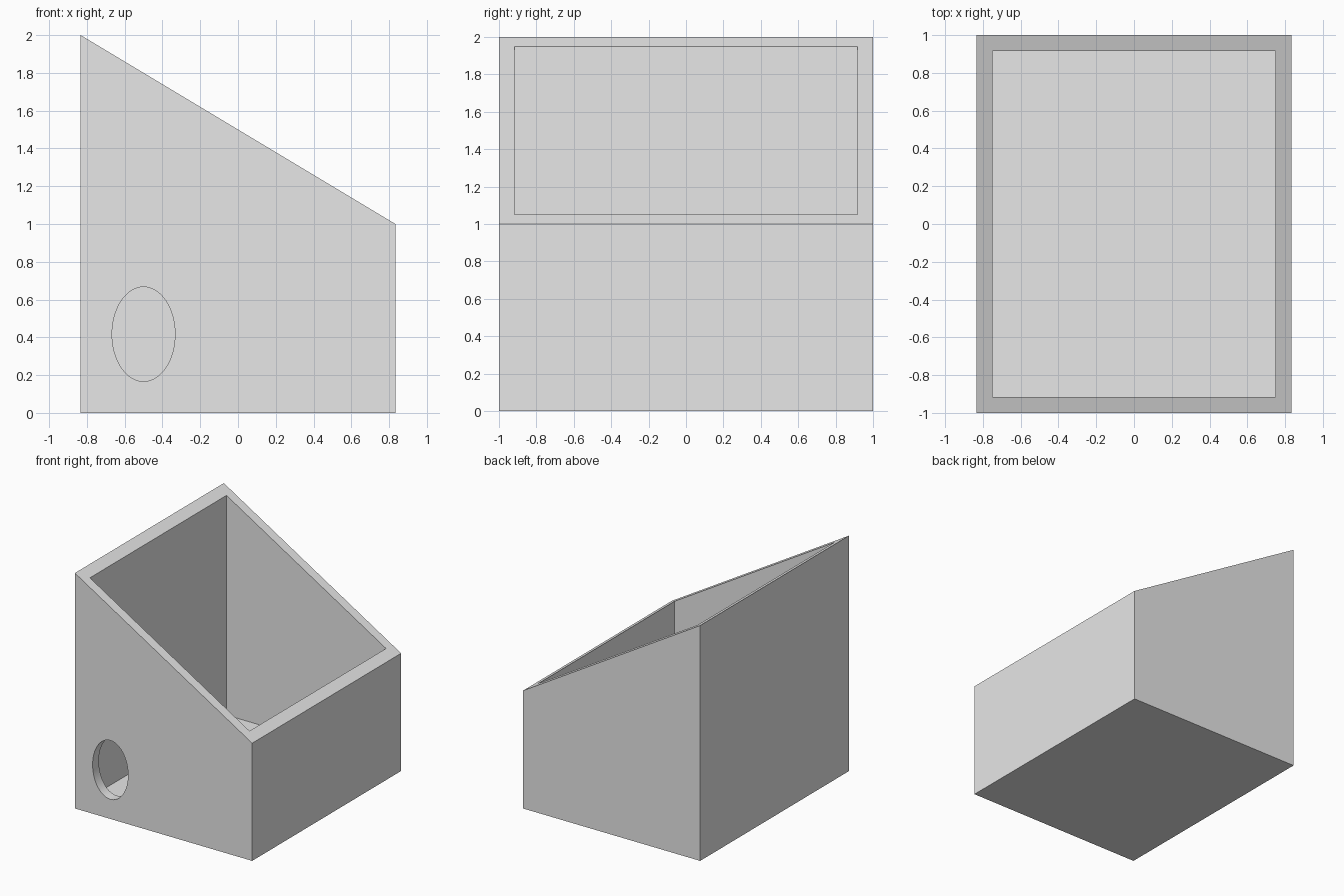
import bpy
import bmesh
import math

cube = bpy.data.objects.get("Cube")
if cube:
    bpy.data.objects.remove(cube, do_unlink=True)

HALF_X, HALF_Y = 5 / 6, 1.0
WALL = 1 / 12

grey = bpy.data.materials.new("light grey")
grey.use_nodes = True
grey.diffuse_color = (0.8, 0.8, 0.8, 1)
grey.node_tree.nodes["Principled BSDF"].inputs["Base Color"].default_value = (0.8, 0.8, 0.8, 1)


def prism(name, profile, y0, y1):
    """Solid made by extruding an x-z profile from y0 to y1."""
    bm = bmesh.new()
    face = bm.faces.new([bm.verts.new((x, y0, z)) for x, z in profile])
    side = bmesh.ops.extrude_face_region(bm, geom=[face])["geom"]
    verts = [v for v in side if isinstance(v, bmesh.types.BMVert)]
    bmesh.ops.translate(bm, verts=verts, vec=(0, y1 - y0, 0))
    bmesh.ops.recalc_face_normals(bm, faces=bm.faces)
    mesh = bpy.data.meshes.new(name)
    bm.to_mesh(mesh)
    bm.free()
    mesh.materials.append(grey)
    obj = bpy.data.objects.new(name, mesh)
    bpy.context.collection.objects.link(obj)
    return obj


def cut(target, cutter):
    """Subtract the cutter, then discard it."""
    cutter.hide_render = True
    mod = target.modifiers.new("cut", 'BOOLEAN')
    mod.operation = 'DIFFERENCE'
    mod.solver = 'EXACT'
    mod.object = cutter
    bpy.ops.object.select_all(action='DESELECT')
    target.select_set(True)
    bpy.context.view_layer.objects.active = target
    bpy.ops.object.modifier_apply(modifier=mod.name)
    bpy.data.objects.remove(cutter, do_unlink=True)


# Box body with a sloping top
box = prism("sloped_box", [(-HALF_X, 0), (HALF_X, 0), (HALF_X, 1), (-HALF_X, 2)],
            -HALF_Y, HALF_Y)

# Open cavity, leaving even walls and a floor
ix, iy = HALF_X - WALL, HALF_Y - WALL
cut(box, prism("cavity_cutter", [(-ix, WALL), (ix, WALL), (ix, 3), (-ix, 3)], -iy, iy))

# Oval hole through the front wall
SEGMENTS = 64
angles = [math.tau * i / SEGMENTS for i in range(SEGMENTS)]
oval = [(-0.5 + math.cos(a) / 6, 5 / 12 + math.sin(a) / 4) for a in angles]
cut(box, prism("hole_cutter", oval, -HALF_Y - 0.2, -iy + 0.2))

bpy.ops.object.shade_smooth_by_angle(angle=math.radians(30))
